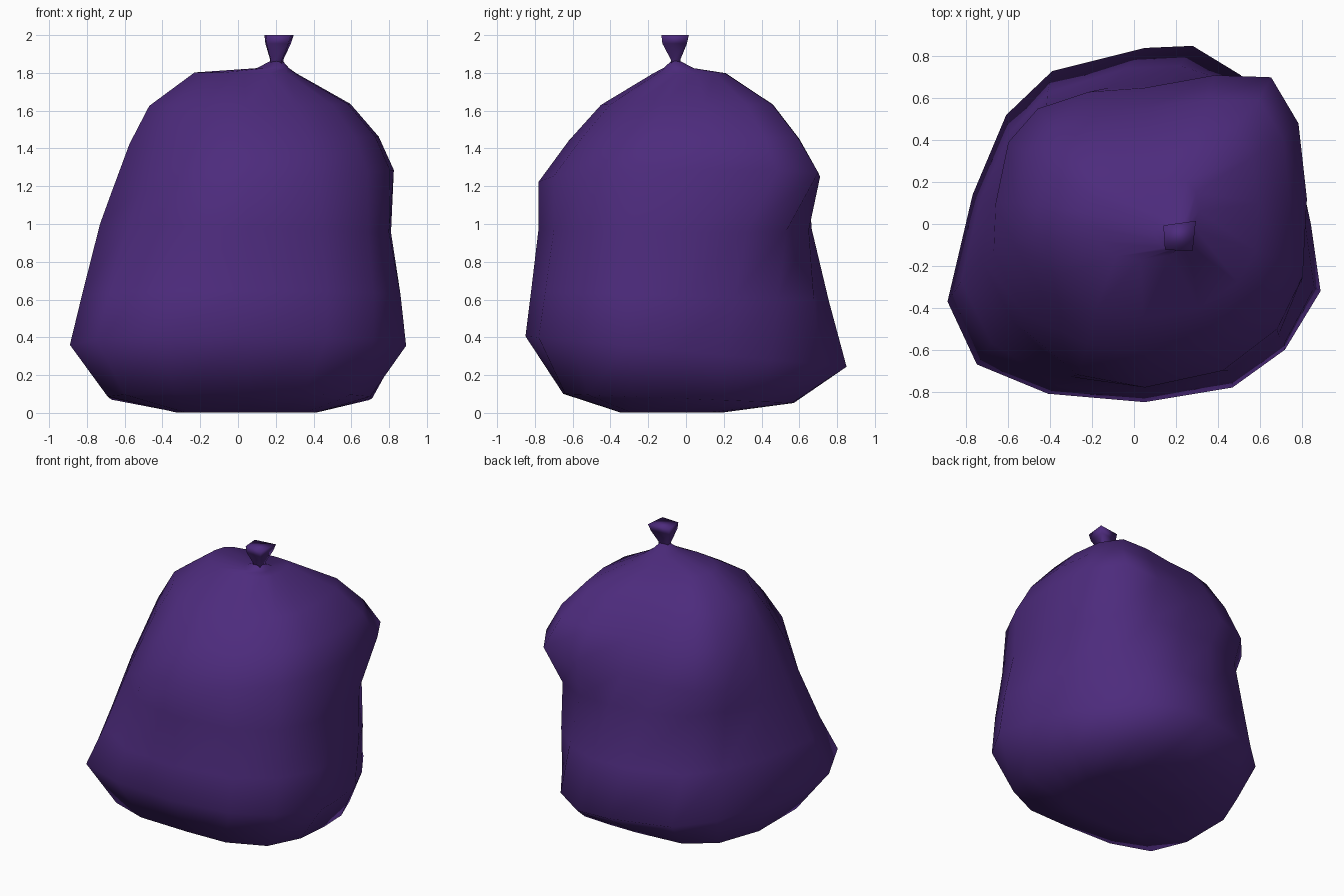
import bpy, bmesh

purple = bpy.data.materials.new("purple plastic")
purple.diffuse_color = (0.074, 0.024, 0.204, 1)

# Plan outlines, counter-clockwise from the front: foot, slumped base, waist, shoulder
FOOT = [(.05, -.65), (.35, -.64), (.60, -.52), (.70, -.28), (.71, -.03), (.69, .20),
        (.60, .42), (.42, .56), (.20, .57), (.0, .57), (-.35, .54), (-.55, .40),
        (-.67, .12), (-.69, -.28), (-.60, -.54), (-.33, -.64)]
BASE = [(.05, -.85), (.47, -.78), (.72, -.60), (.89, -.32), (.85, -.05), (.80, .20),
        (.68, .45), (.51, .71), (.28, .85), (.05, .84), (-.39, .73), (-.61, .52),
        (-.77, .14), (-.89, -.37), (-.75, -.67), (-.41, -.81)]
WAIST = [(.05, -.78), (.45, -.70), (.69, -.53), (.80, -.28), (.81, .05), (.75, .32),
         (.62, .53), (.40, .65), (.15, .665), (-.12, .65), (-.42, .53), (-.56, .35),
         (-.68, .08), (-.73, -.17), (-.58, -.46), (-.30, -.73)]
SHOULDER = [(.05, -.78), (.42, -.70), (.68, -.50), (.80, -.25), (.82, .12), (.78, .48),
            (.65, .70), (.38, .71), (.05, .65), (-.22, .63), (-.46, .55), (-.60, .39),
            (-.66, .10), (-.67, -.14), (-.51, -.44), (-.27, -.72)]
SQUARE = [(-.9, -.9), (.8, -1), (1, 1), (-1, .7)]


def blend(plans, t):
    """Mix neighbouring outlines; t counts from 0 at the first one."""
    k = max(0, min(int(t), len(plans) - 2))
    f = t - k
    return [(p[0] * (1 - f) + q[0] * f, p[1] * (1 - f) + q[1] * f)
            for p, q in zip(plans[k], plans[k + 1])]


def fit(points, x0, x1, y0, y1):
    """Stretch an outline so that it fills the given extents."""
    xs, ys = zip(*points)
    ax, bx, ay, by = min(xs), max(xs), min(ys), max(ys)
    return [(x0 + (x - ax) / (bx - ax) * (x1 - x0),
             y0 + (y - ay) / (by - ay) * (y1 - y0)) for x, y in points]


def loft(name, plans, rings):
    """Ring: z, x min, x max, y min, y max, x tilt, y tilt, outline position."""
    bm = bmesh.new()
    loops = []
    for z, x0, x1, y0, y1, tx, ty, t in rings:
        pts = fit(blend(plans, t), x0, x1, y0, y1)
        loops.append([bm.verts.new((x, y, z + tx * x + ty * y)) for x, y in pts])
    n = len(plans[0])
    for lo, hi in zip(loops, loops[1:]):
        for i in range(n):
            j = (i + 1) % n
            bm.faces.new((lo[i], lo[j], hi[j], hi[i]))
    bm.faces.new(loops[0][::-1])
    bm.faces.new(loops[-1])
    for f in bm.faces:
        f.smooth = True
    mesh = bpy.data.meshes.new(name)
    bm.to_mesh(mesh)
    bm.free()
    mesh.materials.append(purple)
    obj = bpy.data.objects.new(name, mesh)
    bpy.context.collection.objects.link(obj)
    return obj


# Sack: rounded base, pinched waist, bulging shoulder, gathered top
loft("sack_body", [FOOT, BASE, WAIST, SHOULDER], [
    (.003, -.33, .42, -.35, .20, 0, 0, 0),
    (.075, -.69, .71, -.65, .57, 0, -.04, 0),
    (.325, -.89, .89, -.85, .85, 0, -.095, 1),
    (.62, -.825, .86, -.82, .755, 0, -.03, 1.5),
    (.98, -.73, .81, -.78, .665, -.03, 0, 2),
    (1.22, -.67, .825, -.78, .71, .08, 0, 3),
    (1.44, -.575, .745, -.62, .60, .03, 0, 3),
    (1.63, -.47, .595, -.45, .46, .01, 0, 3),
    (1.80, -.23, .31, -.17, .21, -.01, 0, 3),
    (1.825, .10, .27, -.12, .04, 0, 0, 3),
    (1.865, .175, .235, -.075, -.035, 0, 0, 3),
])

# Tied knot: narrow neck that flares to a square tip
loft("knot", [SQUARE, SQUARE], [
    (1.83, .17, .24, -.08, -.03, 0, 0, 0),
    (1.87, .17, .24, -.08, -.03, 0, 0, 0),
    (1.955, .145, .28, -.125, .005, 0, 0, 0),
    (2.0, .14, .295, -.13, .015, 0, 0, 0),
])
